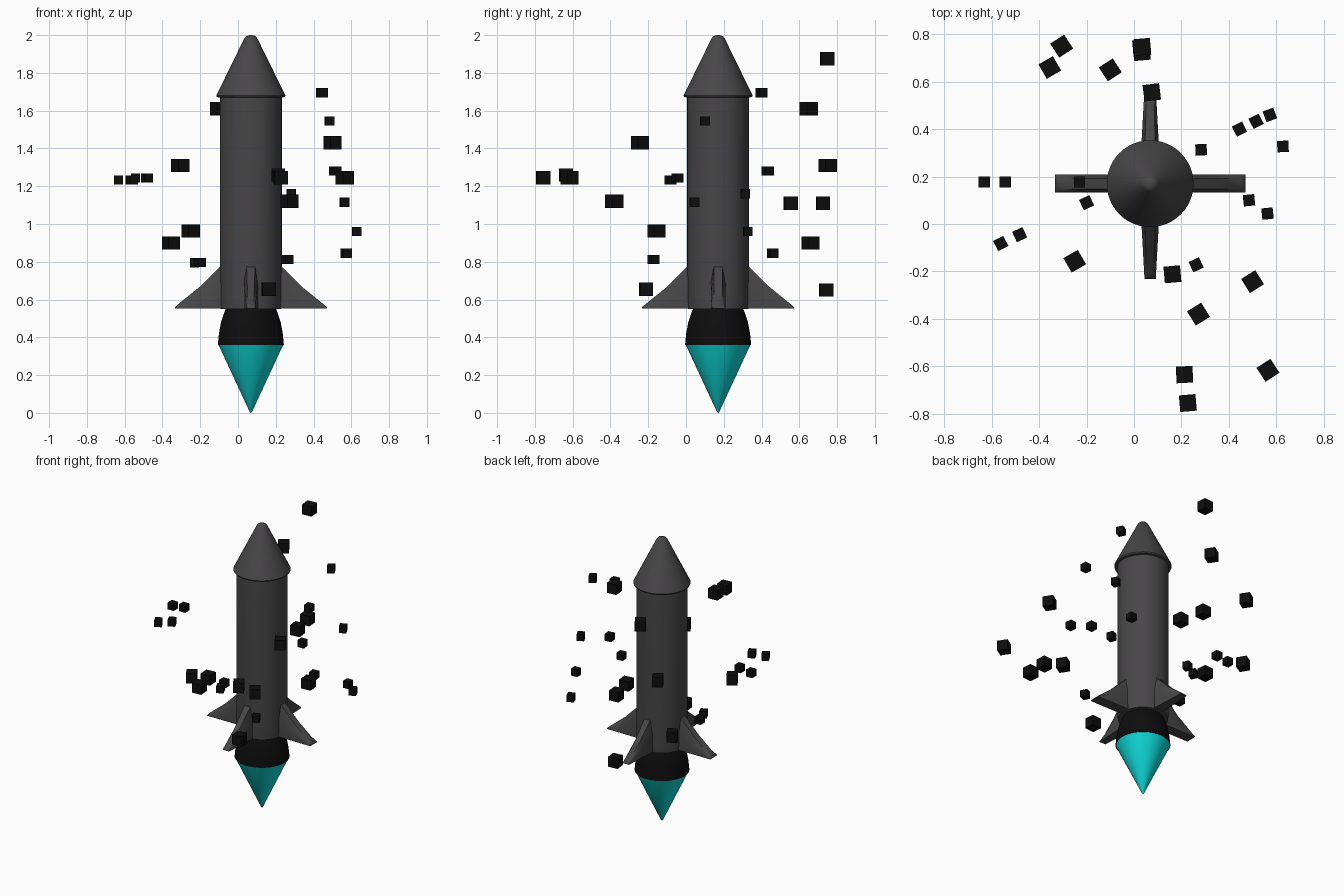
import bpy, bmesh, math
from mathutils import Matrix

if "Cube" in bpy.data.objects:
    bpy.data.objects.remove(bpy.data.objects["Cube"])

CX, CY = 0.068, 0.17   # rocket axis


def material(name, rgb):
    m = bpy.data.materials.new(name)
    m.diffuse_color = (*rgb, 1)
    m.use_nodes = True
    m.node_tree.nodes["Principled BSDF"].inputs["Base Color"].default_value = m.diffuse_color
    return m


hull = material("hull_grey", (0.065, 0.062, 0.065))
black = material("black", (0.004, 0.004, 0.004))
cyan = material("flame_cyan", (0.005, 0.70, 0.70))


def finish(name, bm, mat, smooth=None):
    bmesh.ops.recalc_face_normals(bm, faces=bm.faces)
    me = bpy.data.meshes.new(name)
    bm.to_mesh(me)
    bm.free()
    me.materials.append(mat)
    ob = bpy.data.objects.new(name, me)
    bpy.context.collection.objects.link(ob)
    if smooth:
        bpy.ops.object.select_all(action='DESELECT')
        ob.select_set(True)
        bpy.context.view_layer.objects.active = ob
        bpy.ops.object.shade_smooth_by_angle(angle=math.radians(smooth))
    return ob


def lathe(name, profile, mat, segs=48):
    """Revolve (radius, z) points round the rocket axis."""
    bm = bmesh.new()
    vs = [bm.verts.new((r, 0, z)) for r, z in profile]
    es = [bm.edges.new(p) for p in zip(vs, vs[1:])]
    bmesh.ops.spin(bm, geom=vs + es, cent=(0, 0, 0), axis=(0, 0, 1),
                   angle=math.tau, steps=segs)
    bmesh.ops.remove_doubles(bm, verts=bm.verts, dist=1e-4)
    bmesh.ops.translate(bm, verts=bm.verts, vec=(CX, CY, 0))
    return finish(name, bm, mat, 35)


# Rocket body, nose, nozzle and flame
lathe("body", [(0, 0.55), (0.160, 0.55), (0.164, 0.60), (0.164, 1.68), (0, 1.68)], hull)
lathe("nose_cone", [(0, 1.672), (0.165, 1.67), (0.180, 1.672), (0.183, 1.68),
                    (0.035, 1.982), (0.025, 1.994), (0.012, 1.999), (0, 2.0)], hull)
lathe("nozzle", [(0, 0.56), (0.130, 0.56), (0.143, 0.525), (0.158, 0.48),
                 (0.169, 0.42), (0.175, 0.36), (0, 0.36)], black)
lathe("flame", [(0, 0.362), (0.172, 0.362), (0.006, 0.005), (0, 0)], cyan)


# Fins: (distance from axis, top z, width share) cross-sections swept outward
def fin(name, angle, root, tip):
    bm = bmesh.new()
    rings = []
    for d, top, t in [(0.13, 0.80, 0), (0.17, 0.768, 0.1), (0.27, 0.668, 0.5),
                      (0.385, 0.575, 0.95), (0.402, 0.560, 1)]:
        w = root + (tip - root) * t
        b = 0.553
        sec = [(-w, b), (w, b), (w, b + (top - b) * 0.6), (w * 0.6, top),
               (-w * 0.6, top), (-w, b + (top - b) * 0.6)]
        rings.append([bm.verts.new((d, y, z)) for y, z in sec])
    for a, c in zip(rings, rings[1:]):
        for i in range(6):
            j = (i + 1) % 6
            bm.faces.new((a[i], a[j], c[j], c[i]))
    bm.faces.new(rings[0])
    bm.faces.new(rings[-1])
    bm.transform(Matrix.Translation((CX, CY, 0)) @ Matrix.Rotation(angle, 4, 'Z'))
    finish(name, bm, hull, 50)


for i in range(4):
    fin(f"fin_{i + 1}", i * math.pi / 2, 0.038, 0.024 if i % 2 else 0.038)

# Floating smoke cubes: x, y, z, turn in degrees
BIG = [(-.305, .75, 1.31, 33), (-.355, .66, .90, 30), (-.10, .65, 1.61, 33),
       (.035, .747, 1.875, 5), (.033, .725, 1.11, 5), (.03, .742, .65, 5),
       (.075, .555, 1.11, 7), (-.25, -.157, .963, 30), (.162, -.212, .655, 5),
       (.50, -.243, 1.43, 32), (.272, -.38, 1.12, 32), (.213, -.635, 1.26, 3),
       (.227, -.755, 1.245, 5), (.565, -.617, 1.245, 33)]
SMALL = [(.445, .40, 1.695, 27), (.515, .433, 1.28, 27), (.573, .46, .845, 20),
         (.628, .327, .96, 2), (.283, .313, 1.16, 3), (-.632, .177, 1.232, 0),
         (-.543, .177, 1.243, 0), (-.23, .177, .795, 0), (-.20, .09, .797, 25),
         (-.482, -.045, 1.243, 25), (-.562, -.082, 1.232, 27),
         (.262, -.172, .813, 25), (.485, .10, 1.545, 6), (.563, .044, 1.115, 6)]

for kind, size, spots in (("big", 0.07, BIG), ("small", 0.048, SMALL)):
    for n, (x, y, z, a) in enumerate(spots, 1):
        bm = bmesh.new()
        bmesh.ops.create_cube(bm, size=size, matrix=Matrix.Translation((x, y, z))
                              @ Matrix.Rotation(math.radians(a), 4, 'Z'))
        finish(f"{kind}_smoke_cube_{n}", bm, black)
